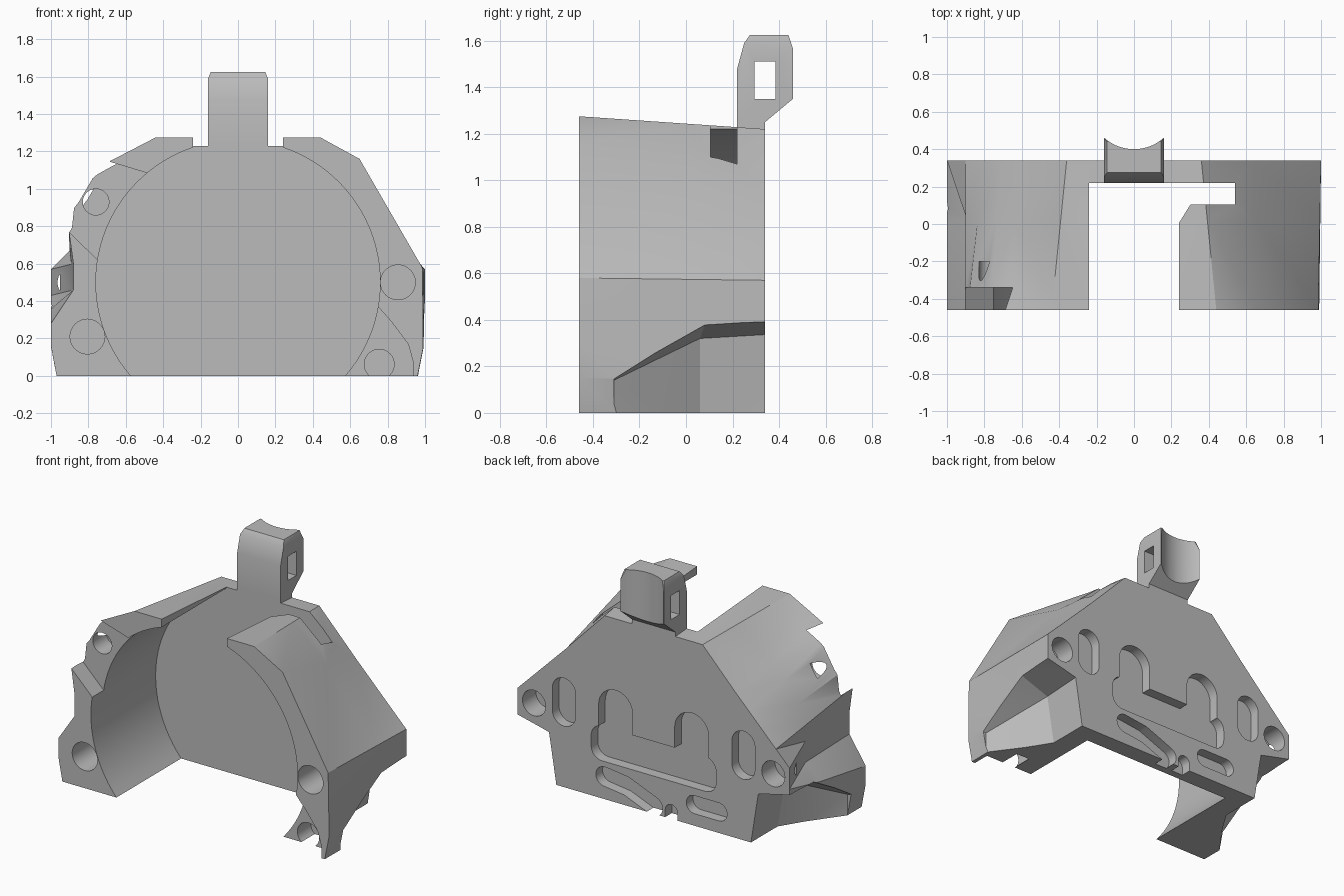
import bpy, bmesh, math
from mathutils import Vector

if "Cube" in bpy.data.objects:
    bpy.data.objects.remove(bpy.data.objects["Cube"], do_unlink=True)

grey = bpy.data.materials.new("plain_grey")
grey.use_nodes = True
grey.diffuse_color = (0.5, 0.5, 0.5, 1)
grey.node_tree.nodes["Principled BSDF"].inputs["Base Color"].default_value = (0.5, 0.5, 0.5, 1)

FRONT, FLOOR, BACK = -0.46, 0.22, 0.34
STEP = -0.34


def make(name, bm):
    bmesh.ops.recalc_face_normals(bm, faces=bm.faces)
    mesh = bpy.data.meshes.new(name)
    bm.to_mesh(mesh)
    bm.free()
    obj = bpy.data.objects.new(name, mesh)
    bpy.context.collection.objects.link(obj)
    mesh.materials.append(grey)
    return obj


def hull(name, points):
    """Convex solid around the points."""
    bm = bmesh.new()
    for p in points:
        bm.verts.new(p)
    out = bmesh.ops.convex_hull(bm, input=bm.verts)
    loose = [v for v in bm.verts if not v.link_faces]
    bmesh.ops.delete(bm, geom=loose, context="VERTS")
    bmesh.ops.dissolve_limit(bm, angle_limit=0.01, verts=bm.verts, edges=bm.edges)
    return make(name, bm)


def box(name, x0, x1, y0, y1, z0, z1):
    return hull(name, [(x, y, z) for x in (x0, x1) for y in (y0, y1) for z in (z0, z1)])


def prism(name, outline, y0, y1):
    """Convex x-z outline carried along y."""
    return hull(name, [(x, y, z) for y in (y0, y1) for x, z in outline])


def circle(x, z, r, n=32):
    return [(x + r * math.cos(2 * math.pi * i / n), z + r * math.sin(2 * math.pi * i / n))
            for i in range(n)]


def slot(centres, r, y0, y1):
    return prism("slot_cutter", [p for x, z in centres for p in circle(x, z, r)], y0, y1)


def cut(obj, cutter):
    cutter.hide_render = True
    bpy.context.view_layer.objects.active = obj
    mod = obj.modifiers.new("cut", "BOOLEAN")
    mod.operation = "DIFFERENCE"
    mod.solver = "EXACT"
    mod.object = cutter
    bpy.ops.object.modifier_apply(modifier=mod.name)
    bpy.data.objects.remove(cutter, do_unlink=True)


def finish(obj):
    bpy.ops.object.select_all(action="DESELECT")
    obj.select_set(True)
    bpy.context.view_layer.objects.active = obj
    bpy.ops.object.shade_smooth_by_angle(angle=math.radians(25))


# Outer shell: front and back outlines, bottom to top on each side
left_front = [(.96, 0), (.99, .15), (.99, .3), (.985, .58), (.65, 1.16), (.44, 1.275), (.24, 1.275)]
left_back = [(.97, 0), (1, .15), (1, .41), (1, .57), (.64, .93), (.36, 1.22), (.24, 1.22)]
right_front = [(-.97, 0), (-1, .16), (-1, .28), (-.88, .46), (-.88, .6), (-.905, .78),
               (-.89, .92), (-.79, 1.09), (-.7, 1.14), (-.44, 1.275), (-.24, 1.275)]
right_back = [(-.97, 0), (-1, .15), (-1, .41), (-1, .43), (-1, .57), (-.9, .67),
              (-.8, .77), (-.7, .87), (-.6, .97), (-.36, 1.22), (-.24, 1.22)]


def blend(a, b, t):
    return tuple(Vector(a).lerp(Vector(b), t))


left_mid = [blend(a, b, .6) for a, b in zip(left_front, left_back)]
right_mid = [blend(a, b, .1 if i in (3, 4) else .6)
             for i, (a, b) in enumerate(zip(right_front, right_back))]

bm = bmesh.new()
rings = []
for y, lt, rt in ((FRONT, left_front, right_front), (0.02, left_mid, right_mid),
                  (BACK, left_back, right_back)):
    rings.append([bm.verts.new((x, y, z)) for x, z in lt + rt[::-1]])
count = len(rings[0])
for a, b in zip(rings, rings[1:]):
    for i in range(count):
        j = (i + 1) % count
        bm.faces.new((a[i], a[j], b[j], b[i]))
bm.faces.new(rings[0])
bm.faces.new(rings[-1][::-1])
# Split the warped side panels so that they are truly flat
bmesh.ops.triangulate(bm, faces=[f for f in bm.faces if len(f.verts) == 4])
housing = make("housing", bm)

# Main bore and open top
cut(housing, prism("bore_cutter", circle(0, .5, .76, 96), -1, FLOOR))
cut(housing, box("top_opening_cutter", -.24, .24, -1, FLOOR, 1, 1.6))

# Gap and clipped corner behind the left upper wall
cut(housing, box("gap_cutter", .2, .54, .105, FLOOR, .95, 1.6))
cut(housing, hull("corner_cutter", [(x, y, z) for x, y in ((.2, -.06), (.2, .15), (.33, .15))
                                    for z in (1, 1.6)]))

# Stepped front faces
cut(housing, prism("right_step_cutter", [(-.47, 1.08), (-.7, 1.125), (-1.2, 1.3), (-1.2, 1.06),
                                         (-.74, .61), (-.5, .7)], -1, STEP))
cut(housing, prism("left_step_cutter", [(.74, .38), (.82, .29), (.91, .17), (.935, .08),
                                        (.935, -.1), (.5, -.1), (.55, .3)], -1, STEP))

# Lower side recesses beneath the mounting lugs
for s in (1, -1):
    points = [(.97, -.31, .14), (1.2, -.31, .2), (.77, .06, .32), (.77, .4, .34),
              (1.2, .1, .43), (1.2, .4, .44), (.97, -.31, -.1), (1.2, -.31, -.1),
              (.7, .06, -.1), (.7, .4, -.1), (1.2, .4, -.1)]
    cut(housing, hull("recess_cutter", [(s * x, y, z) for x, y, z in points]))

# Screw holes in the front
for x, z, r in ((-.76, .93, .07), (-.805, .21, .093), (.855, .5, .093), (.755, .062, .08)):
    cut(housing, slot([(x, z)], r, -1, -.2))

# Screw holes, slots and pocket in the back
for s in (1, -1):
    cut(housing, slot([(s * .88, .5)], .085, .2, .6))
    cut(housing, slot([(s * .66, .49), (s * .66, .64)], .085, .27, .6))
    cut(housing, slot([(s * .28, .62), (s * .28, .42)], .125, .27, .6))
cut(housing, slot([(s * .38, z) for s in (1, -1) for z in (.33, .4)], .08, .27, .6))
cut(housing, slot([(.36, .15), (.2, .13)], .065, .27, .6))
cut(housing, slot([(.2, .13), (0, .05)], .065, .27, .6))
cut(housing, slot([(-.3, .14), (-.48, .14)], .06, .27, .6))
cut(housing, slot([(-.13, .05), (-.13, -.1)], .045, .27, .6))
finish(housing)

# Upright tab with a cross window and a hollow rear face
side = [(.22, 1.25), (.22, 1.48), (.25, 1.59), (.46, 1.565), (.46, 1.35), (.34, 1.26), (.34, 1.25)]
top = [(.275, 1.625), (.44, 1.625)]
tab = hull("tab", [(s * .16, y, z) for s in (1, -1) for y, z in side]
           + [(s * .145, y, z) for s in (1, -1) for y, z in top])
cut(tab, box("window_cutter", -.3, .3, .295, .385, 1.35, 1.51))
cut(tab, hull("hollow_cutter", [(x, y, z) for x, y in circle(0, .64, .24, 64) for z in (1, 2)]))
finish(tab)
finish(box("tab_neck", -.16, .16, FLOOR, BACK, 1.18, 1.255))
